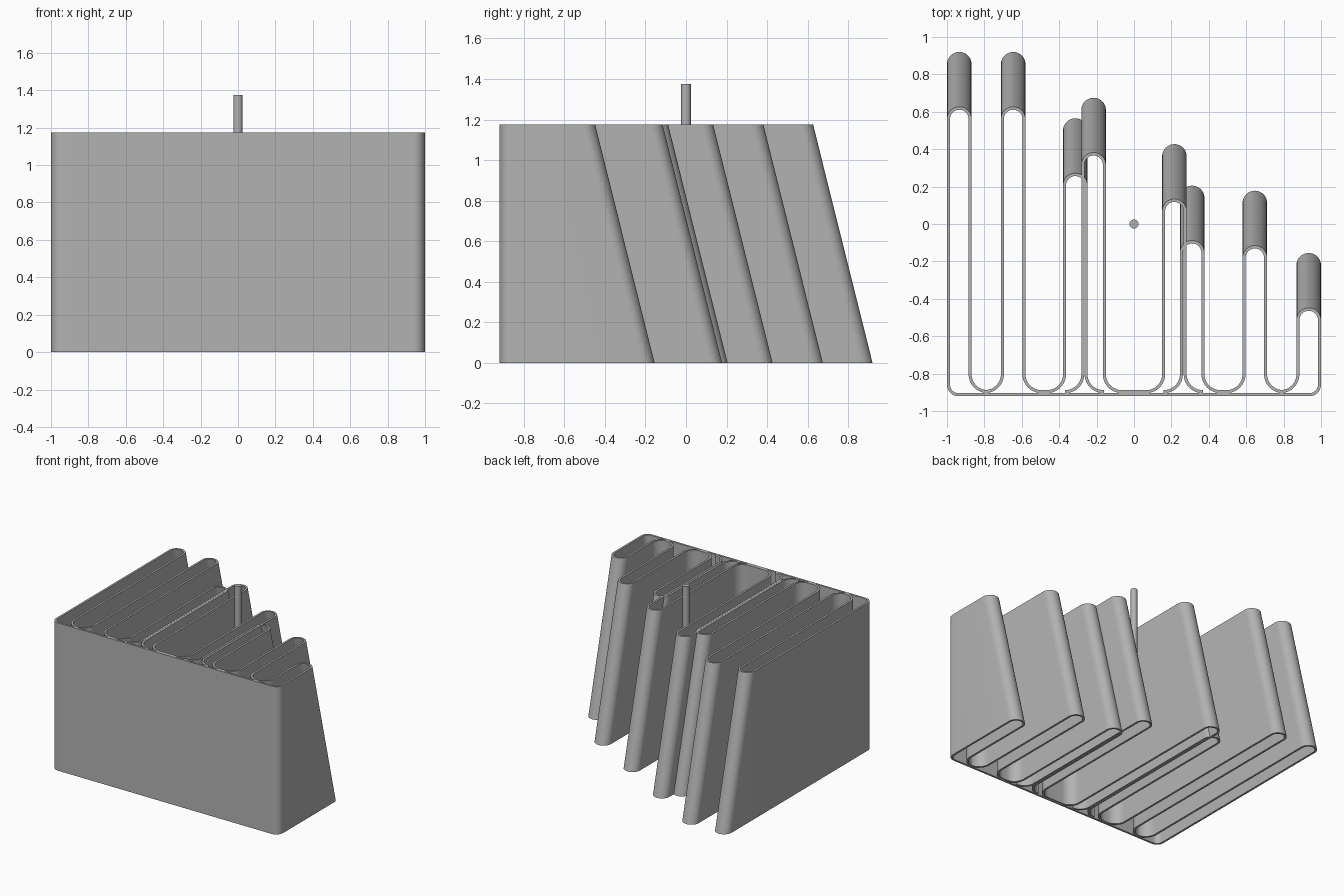
import bpy, bmesh, math

if "Cube" in bpy.data.objects:
    bpy.data.objects.remove(bpy.data.objects["Cube"])

T = 0.016            # wall thickness
H = 1.175            # wall height
LEAN = 0.293         # how far the fin tips move forward at the top
R = 0.0655           # outer radius of a fin tip
FRONT = -0.92        # outer front face
BACK = FRONT + 2 * T  # rear face of the doubled front wall
FOOT = 0.085         # outer radius of the flared feet
CORNER = 0.06        # radius of the two outer front corners

mat = bpy.data.materials.new("grey plastic")
mat.diffuse_color = (0.45, 0.45, 0.45, 1)
mat.use_nodes = True
mat.node_tree.nodes["Principled BSDF"].inputs["Base Color"].default_value = mat.diffuse_color


def arc(cx, cy, r, a0, a1, n=10, lean=0):
    """Points on an arc, angles in degrees; third value marks leaning points."""
    out = []
    for i in range(n + 1):
        a = math.radians(a0 + (a1 - a0) * i / n)
        out.append((cx + r * math.cos(a), cy + r * math.sin(a), lean))
    return out


def finish(name, bm):
    bmesh.ops.recalc_face_normals(bm, faces=bm.faces)
    me = bpy.data.meshes.new(name)
    bm.to_mesh(me)
    bm.free()
    me.materials.append(mat)
    ob = bpy.data.objects.new(name, me)
    bpy.context.collection.objects.link(ob)
    bpy.ops.object.select_all(action='DESELECT')
    ob.select_set(True)
    bpy.context.view_layer.objects.active = ob
    bpy.ops.object.shade_smooth_by_angle(angle=math.radians(35))
    return ob


def wall(name, left, right):
    """Wall between two matching plan lines, lofted from floor to top."""
    bm = bmesh.new()
    rows = []
    for a, b in zip(left, right):
        rows.append([bm.verts.new((p[0], p[1] - (LEAN * p[2] if z else 0), z))
                     for p, z in ((a, 0), (b, 0), (b, H), (a, H))])
    for r, s in zip(rows, rows[1:]):
        for k in range(4):
            bm.faces.new((r[k], r[(k + 1) % 4], s[(k + 1) % 4], s[k]))
    bm.faces.new(rows[0])
    bm.faces.new(rows[-1][::-1])
    return finish(name, bm)


def side(x, s, d, end):
    """One flank line from the front wall up to the fin; d = inset from outside.
    s is -1 for the left flank and 1 for the right one."""
    edge = x + s * (R - d)
    if end is None:      # outer corner turns under the fin
        r = CORNER - d
        c = x + s * (R - CORNER)
        a = arc(c, FRONT + CORNER, r, 270, 270 + s * 90)
        return [(x - s * 0.02, FRONT + d, 0)] + a
    r = FOOT + d         # foot flares away from the fin
    c = x + s * (R + FOOT)
    a = arc(c, BACK + FOOT, r, 270, 270 - s * 90)
    return [(end, BACK - d, 0)] + a


def fin(i, x, tip, lend, rend):
    def line(d):
        cap = arc(x, tip - R, R - d, 180, 0, 20, 1)
        return side(x, -1, d, lend) + cap + side(x, 1, d, rend)[::-1]
    wall("fin_%d" % i, line(0), line(T))


# Fins: centre x and tip y at the floor
fins = [(-0.934, 0.92), (-0.646, 0.92), (-0.314, 0.565), (-0.216, 0.675),
        (0.216, 0.427), (0.311, 0.205), (0.646, 0.178), (0.934, -0.155)]


def foot_end(i, s):
    """Feet run to the middle of the gap, or just past their own curve."""
    j = i + s
    if not 0 <= j < len(fins):
        return None
    x = fins[i][0]
    reach = max(abs(fins[j][0] - x) / 2, R + FOOT + 0.002)
    return x + s * reach


for i, (x, tip) in enumerate(fins):
    fin(i + 1, x, tip, foot_end(i, -1), foot_end(i, 1))

# Flat front wall between the two rounded corners
w = 0.934
wall("front_wall", [(-w, FRONT, 0), (w, FRONT, 0)],
     [(-w, FRONT + T, 0), (w, FRONT + T, 0)])

# Upright pin standing behind the front wall
bm = bmesh.new()
bmesh.ops.create_cone(bm, cap_ends=True, segments=32, radius1=0.024,
                      radius2=0.024, depth=H)
bmesh.ops.translate(bm, verts=bm.verts, vec=(0, 0, 0.2 + H / 2))
finish("pin", bm)
